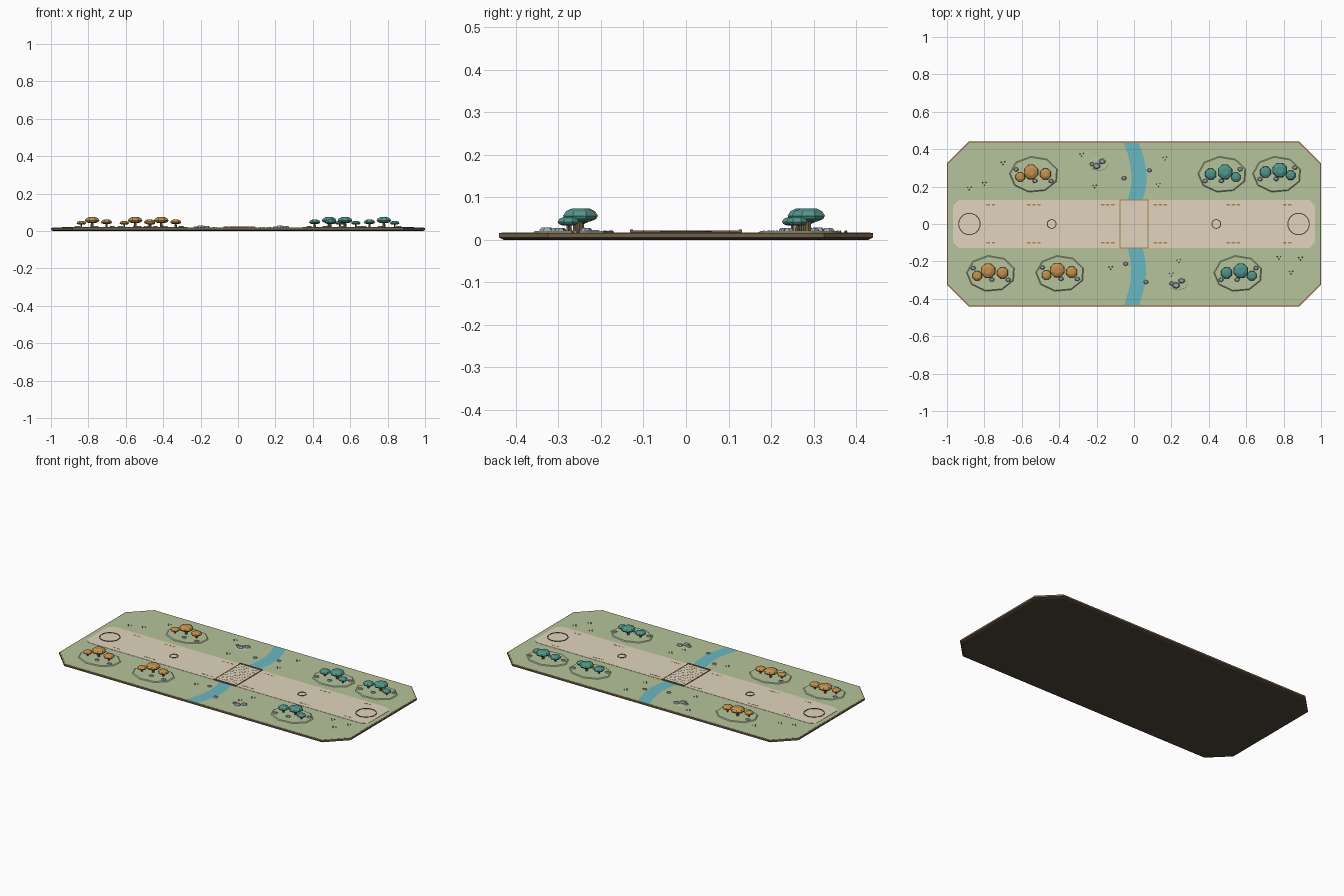
import bpy, bmesh, math, random
from math import cos, sin, pi

random.seed(4)
if "Cube" in bpy.data.objects:
    bpy.data.objects.remove(bpy.data.objects["Cube"])


def srgb(r, g, b):
    return tuple(((c / 255 + 0.055) / 1.055) ** 2.4 for c in (r, g, b)) + (1,)


def material(name, *rgb):
    m = bpy.data.materials.new(name)
    m.use_nodes = True
    m.diffuse_color = srgb(*rgb)
    m.node_tree.nodes["Principled BSDF"].inputs["Base Color"].default_value = srgb(*rgb)
    return m


GRASS = material("grass green", 182, 196, 156)
SAND = material("sand path", 226, 213, 189)
WATER = material("river blue", 105, 184, 194)
TEAL = material("teal leaf", 80, 150, 138)
AMBER = material("amber leaf", 194, 145, 76)
STONE = material("grey stone", 164, 172, 176)
EARTH = material("dark earth", 80, 70, 57)
WOOD = material("brown wood", 116, 94, 72)
RUST = material("rust trim", 178, 132, 88)
MOSS = material("dark moss", 98, 110, 84)


def finish(name, bm, *mats):
    bmesh.ops.recalc_face_normals(bm, faces=bm.faces)
    mesh = bpy.data.meshes.new(name)
    bm.to_mesh(mesh)
    bm.free()
    for m in mats:
        mesh.materials.append(m)
    ob = bpy.data.objects.new(name, mesh)
    bpy.context.collection.objects.link(ob)


def loft(bm, rings, side=0, cap=0):
    """Skin a stack of equal rings; cap both ends."""
    loops = [[bm.verts.new(p) for p in ring] for ring in rings]
    n = len(loops[0])
    for a, b in zip(loops, loops[1:]):
        for i in range(n):
            j = (i + 1) % n
            bm.faces.new((a[i], a[j], b[j], b[i])).material_index = side
    bm.faces.new(loops[0][::-1]).material_index = side
    bm.faces.new(loops[-1]).material_index = cap


def flat(pts, z):
    return [(x, y, z) for x, y in pts]


def ellipse(x, y, rx, ry, n, turn=0.0):
    return [(x + rx * cos(2 * pi * i / n + turn), y + ry * sin(2 * pi * i / n + turn))
            for i in range(n)]


def chamfered(w, d, c):
    return [(w - c, -d), (w, c - d), (w, d - c), (w - c, d),
            (c - w, d), (-w, d - c), (-w, c - d), (c - w, -d)]


def box(bm, x, y, w, d, z0, z1, side=0, cap=0):
    pts = [(x - w, y - d), (x + w, y - d), (x + w, y + d), (x - w, y + d)]
    loft(bm, [flat(pts, z0), flat(pts, z1)], side, cap)


# Board: dark foot, brown edge, rust rim and grass
bm = bmesh.new()
loft(bm, [flat(chamfered(0.988, 0.428, 0.115), 0), flat(chamfered(1, 0.44, 0.115), 0.006)])
finish("board_foot", bm, EARTH)
bm = bmesh.new()
loft(bm, [flat(chamfered(1, 0.44, 0.115), 0.006), flat(chamfered(1, 0.44, 0.115), 0.0165)], 0, 1)
finish("board_edge", bm, WOOD, RUST)
bm = bmesh.new()
loft(bm, [flat(chamfered(0.994, 0.434, 0.113), 0.016), flat(chamfered(0.994, 0.434, 0.113), 0.0175)])
finish("grass_field", bm, GRASS)

# River ribbon
bm = bmesh.new()
course = [(-0.015, 0.434), (0.008, 0.37), (0.024, 0.3), (0.028, 0.23), (0.018, 0.17),
          (0.004, 0.12), (0.004, -0.12), (0.018, -0.18), (0.025, -0.25),
          (0.02, -0.32), (0.004, -0.38), (-0.012, -0.434)]
left = [bm.verts.new((x - 0.04, y, 0.0182)) for x, y in course]
right = [bm.verts.new((x + 0.04, y, 0.0182)) for x, y in course]
for i in range(len(course) - 1):
    bm.faces.new((left[i], left[i + 1], right[i + 1], right[i]))
finish("river", bm, WATER)

# Path
bm = bmesh.new()
loft(bm, [flat(chamfered(0.968, 0.128, 0.03), 0.017), flat(chamfered(0.968, 0.128, 0.03), 0.019)])
finish("path", bm, SAND)

# Bridge: uneven pavers, then a trim frame with taller side rails
bm = bmesh.new()
for i in range(7):
    for j in range(9):
        box(bm, (i - 3) * 0.0212, (j - 4) * 0.028, 0.0106, 0.014,
            0.018, 0.0205 + 0.0008 * ((i + j) % 2))
finish("bridge_pavers", bm, SAND)
bm = bmesh.new()
for s in (-1, 1):
    box(bm, 0, s * 0.128, 0.077, 0.0035, 0.018, 0.025, 0, 1)
    box(bm, s * 0.0745, 0, 0.0025, 0.128, 0.018, 0.0225, 0, 1)
finish("bridge_rails", bm, WOOD, RUST)

# Ring markings on the path
for x, r in ((-0.88, 0.06), (-0.44, 0.026), (0.44, 0.026), (0.88, 0.06)):
    bm = bmesh.new()
    n = 24
    rings = [[bm.verts.new(p) for p in flat(ellipse(x, 0, rr, rr, n), z)]
             for rr, z in ((r, 0.0185), (r, 0.0212), (r - 0.005, 0.0212), (r - 0.005, 0.0185))]
    for a, b in zip(rings, rings[1:]):
        for i in range(n):
            j = (i + 1) % n
            bm.faces.new((a[i], a[j], b[j], b[i]))
    finish("path_ring", bm, EARTH)

# Dashes along both sides of the path, in threes, with pairs at the ends
bm = bmesh.new()
for x, steps in ((-0.765, (-0.5, 0.5)), (-0.535, (-1, 0, 1)), (-0.14, (-1, 0, 1)),
                 (0.14, (-1, 0, 1)), (0.53, (-1, 0, 1)), (0.82, (-0.5, 0.5))):
    for y in (-0.1, 0.103):
        for k in steps:
            box(bm, x + k * 0.027, y, 0.009, 0.003, 0.0185, 0.0197)
finish("path_dashes", bm, RUST)


def boulder(bm, x, y, r, z=0.017):
    t = random.random()
    loft(bm, [flat(ellipse(x, y, r * k, r * k * 0.8, 6, t), z + h * r)
              for k, h in ((1, 0), (0.95, 0.2), (0.65, 0.45))])


def tree(trunks, leaves, x, y, r, top):
    """Slim trunk under a squashed faceted crown."""
    loft(trunks, [flat(ellipse(x, y, r * 0.2, r * 0.2, 6), 0.02),
                  flat(ellipse(x, y, r * 0.13, r * 0.13, 6), top - r * 0.4)])
    crown = ((0.55, -0.74), (0.9, -0.6), (1, -0.42), (0.84, -0.17), (0.45, 0))
    loft(leaves, [flat(ellipse(x, y, r * k, r * k, 8, pi / 8), top + h * r) for k, h in crown])


# Groves: a mound, three trees and a few stones each
groves = [(-0.55, 0.278, 1, AMBER), (-0.78, -0.25, 1, AMBER), (-0.41, -0.246, 1, AMBER),
          (0.487, 0.278, -1, TEAL), (0.78, 0.288, -1, TEAL), (0.572, -0.25, -1, TEAL)]
for x, y, s, leaf in groves:
    cy = 0.265 if y > 0 else -0.265
    bm = bmesh.new()
    loft(bm, [flat(ellipse(x + s * 0.015, cy, 0.132 - e, 0.098 - e, 9, 0.3), z)
              for e, z in ((0, 0.017), (0.006, 0.0215))])
    finish("grove_mound", bm, GRASS)
    trunks, leaves, stones = bmesh.new(), bmesh.new(), bmesh.new()
    for dx, dy, r, top in ((0, 0, 0.042, 0.0745), (0.077, -0.011, 0.032, 0.061),
                           (-0.058, -0.027, 0.027, 0.054)):
        tree(trunks, leaves, x + s * dx, y + dy, r, top)
    for dx, dy in ((-0.08, 0.014), (0.02, -0.047), (0.107, -0.048)):
        boulder(stones, x + s * dx, y + dy, 0.015, 0.021)
    finish("grove_trunks", trunks, WOOD)
    finish("grove_crowns", leaves, leaf)
    finish("grove_stones", stones, STONE)

# Rock piles in the open and stones along the river
for x, y in ((-0.19, 0.32), (0.235, -0.318)):
    bm = bmesh.new()
    loft(bm, [flat(ellipse(x, y, 0.055 - e, 0.038 - e, 8), z)
              for e, z in ((0, 0.017), (0.004, 0.0195))])
    finish("rock_patch", bm, GRASS)
    bm = bmesh.new()
    for dx, dy, r in ((-0.01, -0.01, 0.022), (0.02, 0.015, 0.019), (-0.034, 0, 0.014)):
        boulder(bm, x + dx, y + dy, r, 0.019)
    finish("rock_pile", bm, STONE)
bm = bmesh.new()
for x, y in ((-0.053, 0.245), (0.082, 0.287), (-0.045, -0.213), (0.064, -0.31)):
    boulder(bm, x, y, 0.014)
finish("river_stones", bm, STONE)

# Grass tufts: three small spikes each
bm = bmesh.new()
for x, y in ((-0.88, 0.19), (-0.8, 0.215), (-0.7, 0.325), (-0.28, 0.37), (-0.21, 0.2), (0.165, 0.35),
             (0.13, 0.208), (-0.125, -0.235), (0.24, -0.198), (0.2, -0.27), (0.775, -0.18),
             (0.89, -0.185), (0.84, -0.26), (0.7, 0.2)):
    for dx, dy in ((-0.009, 0.005), (0.009, 0.007), (0, -0.007)):
        loft(bm, [flat(ellipse(x + dx, y + dy, r, r, 4), z) for r, z in ((0.004, 0.017), (0.0012, 0.022))])
finish("grass_tufts", bm, MOSS)
